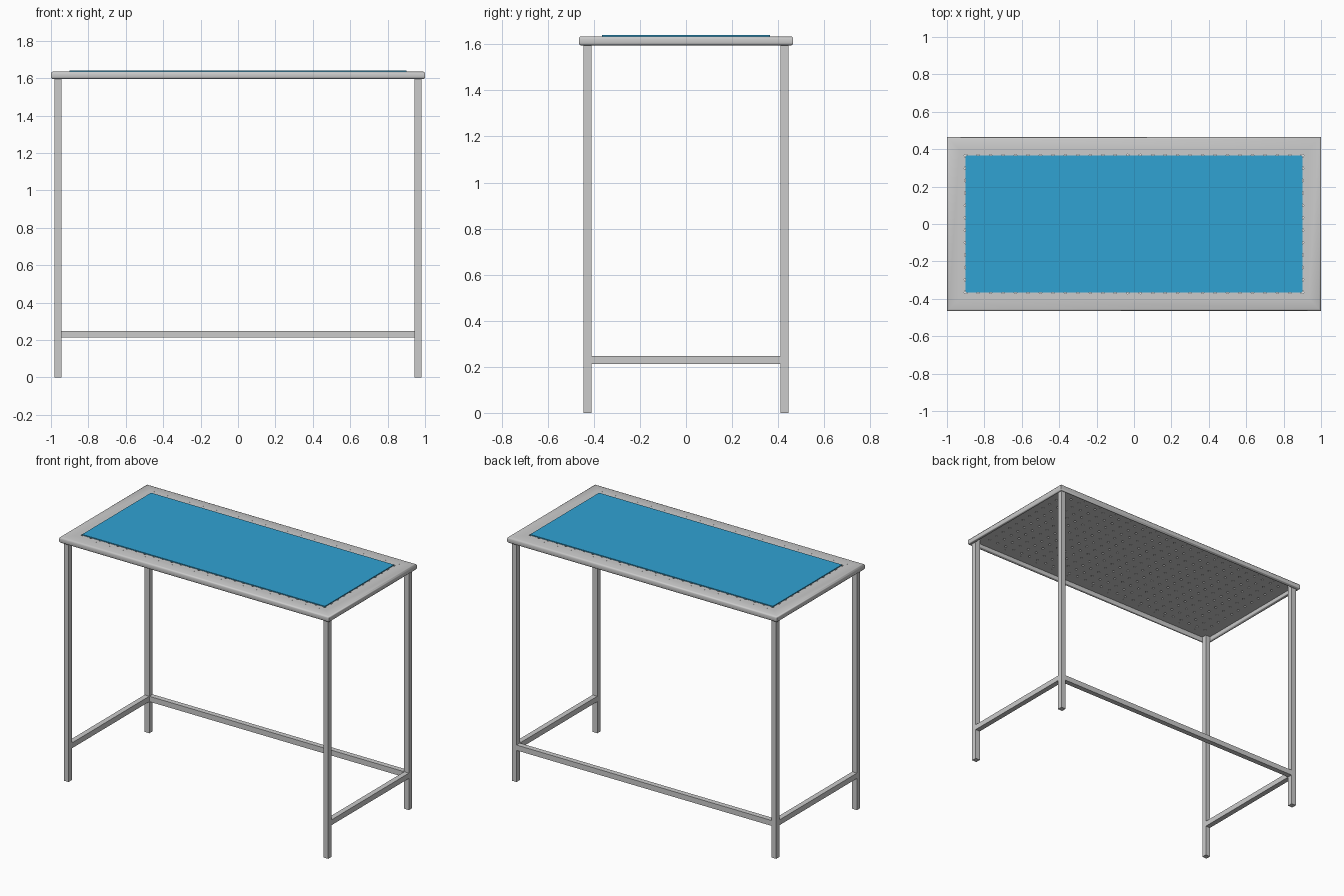
import bpy, bmesh, math

if "Cube" in bpy.data.objects:
    bpy.data.objects.remove(bpy.data.objects["Cube"])

TOP = 1.635          # upper surface of the metal top
SHEET = 0.01         # sheet thickness
HX, HY = 1.0, 0.465  # half size of the top
COLS, ROWS = 28, 12  # perforation grid
PX, PY = 1.8 / 27, 0.73 / 11


def finish(name, bm):
    bmesh.ops.recalc_face_normals(bm, faces=bm.faces)
    me = bpy.data.meshes.new(name)
    bm.to_mesh(me)
    bm.free()
    ob = bpy.data.objects.new(name, me)
    bpy.context.collection.objects.link(ob)
    return ob


def box(name, lo, hi):
    bm = bmesh.new()
    bmesh.ops.create_cube(bm, size=1)
    for v in bm.verts:
        v.co = [(a + b) / 2 + c * (b - a) for a, b, c in zip(lo, hi, v.co)]
    return finish(name, bm)


# Rolled border of the top: L profile (inset, z) swept round the rectangle
profile = [(HX - COLS * PX / 2, TOP), (0.01, TOP), (0.003, TOP - 0.003),
           (0, TOP - 0.01), (0, 1.605), (0.003, 1.598), (0.009, 1.595),
           (0.012, 1.595), (0.018, 1.598), (0.02, 1.605),
           (0.02, TOP - SHEET), (HX - COLS * PX / 2, TOP - SHEET)]
bm = bmesh.new()
rings = [[bm.verts.new((sx * (HX - d), sy * (HY - d), z)) for d, z in profile]
         for sx, sy in ((-1, -1), (1, -1), (1, 1), (-1, 1))]
n = len(profile)
for i in range(4):
    a, b = rings[i], rings[(i + 1) % 4]
    for j in range(n):
        k = (j + 1) % n
        bm.faces.new((a[j], b[j], b[k], a[k]))
border = finish("top_border", bm)
bpy.context.view_layer.objects.active = border
border.select_set(True)
bpy.ops.object.shade_smooth_by_angle(angle=math.radians(50))
border.select_set(False)

# Perforated sheet: square cells, each with an eight-sided hole
bm = bmesh.new()
R = 0.008
for c in range(COLS):
    for r in range(ROWS):
        cx, cy = (c - (COLS - 1) / 2) * PX, (r - (ROWS - 1) / 2) * PY
        outer, inner = [], []
        for k in range(8):
            ca, sa = math.cos(k * math.pi / 4), math.sin(k * math.pi / 4)
            outer.append(bm.verts.new((cx + round(ca) * PX / 2,
                                       cy + round(sa) * PY / 2, TOP)))
            inner.append(bm.verts.new((cx + ca * R, cy + sa * R, TOP)))
        for k in range(8):
            m = (k + 1) % 8
            bm.faces.new((outer[k], outer[m], inner[m], inner[k]))
bmesh.ops.remove_doubles(bm, verts=bm.verts, dist=1e-4)
sheet = finish("perforated_sheet", bm)
if sheet.data.polygons[0].normal.z < 0:
    sheet.data.flip_normals()
solid = sheet.modifiers.new("thickness", 'SOLIDIFY')
solid.thickness = SHEET
solid.offset = -1

# Blue mat
mat = box("work_mat", (-0.9, -0.365, TOP), (0.9, 0.365, 1.641))
blue = bpy.data.materials.new("blue")
blue.diffuse_color = (0.03, 0.36, 0.65, 1)
blue.use_nodes = True
blue.node_tree.nodes["Principled BSDF"].inputs["Base Color"].default_value = blue.diffuse_color
mat.data.materials.append(blue)

# Legs and side stretchers
for sx, side in ((-1, "left"), (1, "right")):
    x0, x1 = sorted((sx * 0.945, sx * 0.98))
    for sy, end in ((-1, "front"), (1, "back")):
        y0, y1 = sorted((sy * 0.41, sy * 0.445))
        box(f"{end}_{side}_leg", (x0, y0, 0), (x1, y1, TOP - SHEET))
    box(f"{side}_stretcher", (x0, -0.41, 0.212), (x1, 0.41, 0.248))

# Long stretcher at the back
box("back_stretcher", (-0.945, 0.41, 0.212), (0.945, 0.445, 0.248))
